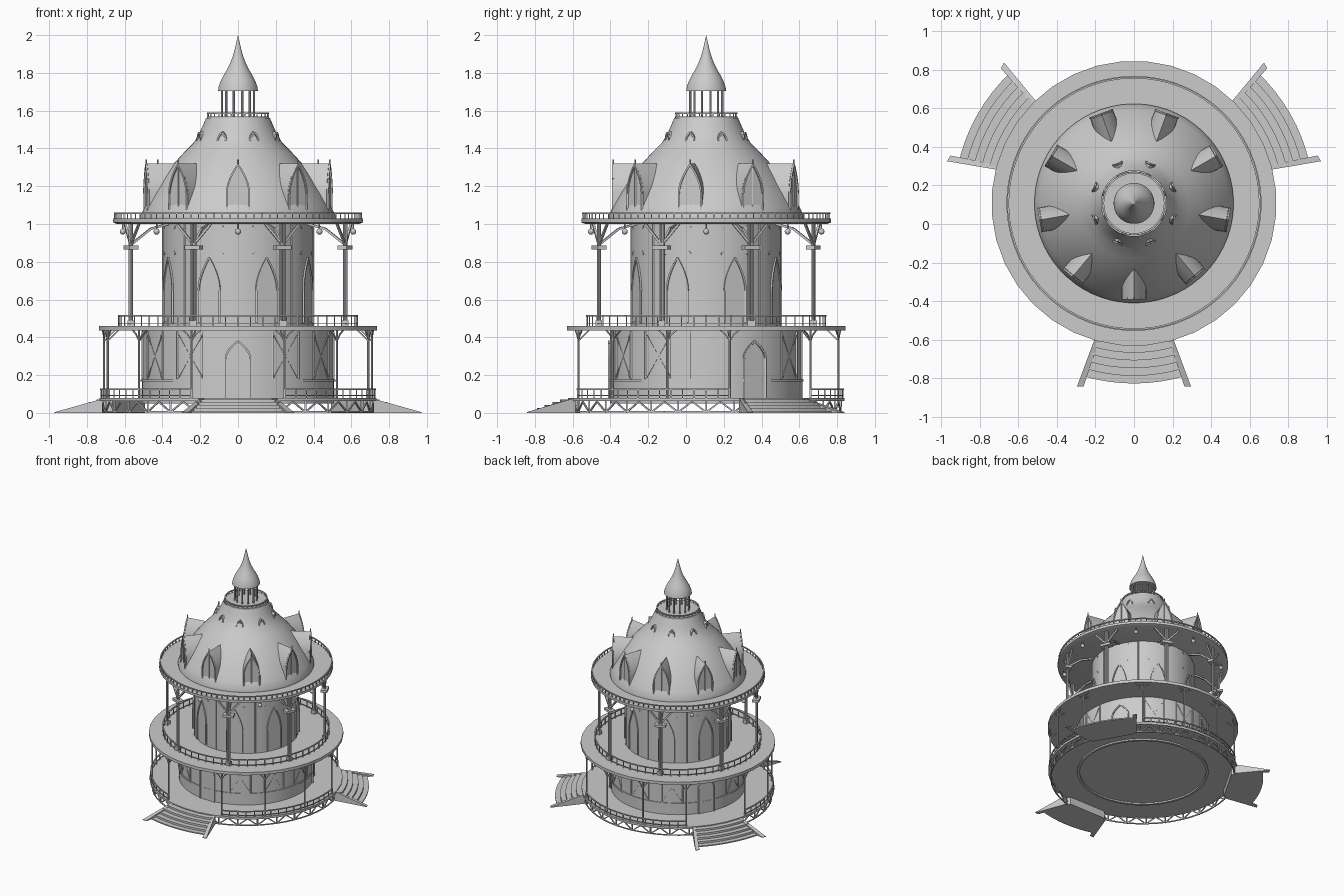
import bpy, bmesh, math
from mathutils import Vector, Matrix

if "Cube" in bpy.data.objects:
    bpy.data.objects.remove(bpy.data.objects["Cube"])

CY = 0.107                      # tower axis in y
THIRDS = (0, 120, 240)


def P(a, r, z):
    """Point at angle a (degrees from the front), radius r, height z."""
    t = math.radians(a)
    return Vector((r * math.sin(t), CY - r * math.cos(t), z))


def finish(name, bm, smooth=False):
    bmesh.ops.recalc_face_normals(bm, faces=bm.faces)
    me = bpy.data.meshes.new(name)
    bm.to_mesh(me)
    bm.free()
    ob = bpy.data.objects.new(name, me)
    bpy.context.collection.objects.link(ob)
    if smooth:
        bpy.ops.object.select_all(action='DESELECT')
        ob.select_set(True)
        bpy.context.view_layer.objects.active = ob
        bpy.ops.object.shade_smooth_by_angle(angle=math.radians(35))
    return ob


def lathe_into(bm, prof, n, closed=False):
    rings = []
    for r, z in prof:
        if r == 0:
            rings.append([bm.verts.new(P(0, 0, z))] * n)
        else:
            rings.append([bm.verts.new(P(360 * (i + .5) / n, r, z)) for i in range(n)])
    pairs = list(zip(rings, rings[1:])) + ([(rings[-1], rings[0])] if closed else [])
    for A, B in pairs:
        for i in range(n):
            j = (i + 1) % n
            bm.faces.new(list(dict.fromkeys((A[i], A[j], B[j], B[i]))))


def lathe(name, prof, n, closed=False, smooth=True):
    bm = bmesh.new()
    lathe_into(bm, prof, n, closed)
    return finish(name, bm, smooth)


def bar(bm, p, q, w, h=None):
    d = q - p
    m = Matrix.Translation((p + q) / 2) @ d.to_track_quat('Z', 'Y').to_matrix().to_4x4()
    bmesh.ops.create_cube(bm, size=1, matrix=m @ Matrix.Diagonal((w, h or w, d.length, 1)))


def rod(bm, p, q, r, n=8):
    d = q - p
    m = Matrix.Translation((p + q) / 2) @ d.to_track_quat('Z', 'Y').to_matrix().to_4x4()
    bmesh.ops.create_cone(bm, cap_ends=True, segments=n, radius1=r, radius2=r, depth=d.length, matrix=m)


def arch(w, h, k=0.5, n=6):
    """Pointed arch outline (side, height); k is where the curve starts."""
    right = [(w, 0)]
    for i in range(n + 1):
        t = i / n
        right.append((w * (1 - t ** 1.8), h * (k + (1 - k) * t)))
    return right + [(-x, z) for x, z in reversed(right[:-1])]


def prism(bm, outline, a, r0, r1, z0):
    """Extrude an outline radially from r0 to r1 at angle a."""
    t = math.radians(a)
    side = Vector((math.cos(t), math.sin(t), 0))
    A = [bm.verts.new(P(a, r0, z0 + z) + side * x) for x, z in outline]
    B = [bm.verts.new(P(a, r1, z0 + z) + side * x) for x, z in outline]
    n = len(A)
    bm.faces.new(A)
    bm.faces.new(B)
    for i in range(n):
        bm.faces.new((A[i], A[(i + 1) % n], B[(i + 1) % n], B[i]))


def frame(bm, outline, a, r, z0, w):
    t = math.radians(a)
    side = Vector((math.cos(t), math.sin(t), 0))
    pts = [P(a, r, z0 + z) + side * x for x, z in outline]
    for p, q in zip(pts, pts[1:]):
        bar(bm, p, q, w)


def railing(name, r, z0, z1, count, gap=0, low_rail=True):
    bm = bmesh.new()
    step = 360 / count
    ok = lambda a: min(abs((a - s + 180) % 360 - 180) for s in THIRDS) >= gap
    for i in range(count):
        a, b = i * step, (i + 1) * step
        if ok(a):
            bar(bm, P(a, r, z0), P(a, r, z1), .006)
            if ok(b):
                bar(bm, P(a, r, z1), P(b, r, z1), .009, .008)
                if low_rail:
                    bar(bm, P(a, r, z0 + .012), P(b, r, z0 + .012), .005)
    finish(name, bm)


# Base deck, lattice skirt and its railing
lathe('base_deck', [(0, .062), (.735, .062), (.735, .08), (0, .08)], 36)
lathe('base_foundation', [(.49, .064), (.49, .05), (.51, .05), (.51, .064)], 48)
bm = bmesh.new()
N = 60
for i in range(N):
    a, b = 360 * i / N, 360 * (i + 1) / N
    lo, hi = (.004, .06) if i % 2 else (.06, .004)
    bar(bm, P(a, .715, lo), P(b, .715, hi), .008)
    bar(bm, P(a, .715, .005), P(b, .715, .005), .008)
    if i % 2:
        bar(bm, P(a, .715, 0), P(a, .715, .062), .009)
finish('lattice_skirt', bm)
railing('base_railing', .725, .08, .125, 72, gap=16)

# Flared stairs: concentric treads between sloping side walls
bm = bmesh.new()
STEPS = 5
for s in THIRDS:
    for k in range(STEPS):
        r1 = .735 + .2 * (k + 1) / STEPS
        z = .078 * (1 - k / STEPS) - .006
        half = 15.0 + 2.0 * (k + 1) / STEPS
        top, bot = [P(s, .68, z)], [P(s, .68, 0)]
        for i in range(9):
            a = s - half + half * 2 * i / 8
            top.append(P(a, r1, z))
            bot.append(P(a, r1, 0))
        T = [bm.verts.new(p) for p in [P(s - 14.5, .69, z)] + top[1:] + [P(s + 14.5, .69, z)]]
        B = [bm.verts.new(p) for p in [P(s - 14.5, .69, 0)] + bot[1:] + [P(s + 14.5, .69, 0)]]
        bm.faces.new(T)
        bm.faces.new(B)
        for i in range(len(T)):
            j = (i + 1) % len(T)
            bm.faces.new((T[i], T[j], B[j], B[i]))
    for e in (-1, 1):
        pts = [(14.2, .72), (16.1, .72), (17.3, .995), (15.4, .985)]
        B = [bm.verts.new(P(s + e * a, r, 0)) for a, r in pts]
        T = [bm.verts.new(P(s + e * a, r, z)) for (a, r), z in zip(pts, (.08, .08, .004, .004))]
        bm.faces.new(B)
        bm.faces.new(T)
        for i in range(4):
            j = (i + 1) % 4
            bm.faces.new((B[i], B[j], T[j], T[i]))
finish('stairs', bm)

# Lower drum with belt, doors and braced window panels
lathe('lower_drum', [(.51, .07), (.51, .44)], 64)
lathe('lower_belt', [(.508, .165), (.516, .165), (.516, .178), (.508, .178)], 64, True)
bm = bmesh.new()
for s in THIRDS:
    prism(bm, arch(.06, .29, .7), s, .48, .513, .08)
    frame(bm, arch(.065, .3, .7), s, .514, .08, .01)
    for a in (s + 30, s + 60, s + 90):
        for e in (-1, 1):
            bar(bm, P(a - 8 * e, .512, .19), P(a + 8 * e, .512, .41), .008)
            bar(bm, P(a + 9 * e, .512, .18), P(a + 9 * e, .512, .43), .009)
finish('lower_wall_trim', bm)

# Slim veranda posts with brackets
bm = bmesh.new()
for s in THIRDS:
    for k in range(4):
        a = s + 20 + 80 * k / 3
        rod(bm, P(a, .72, .08), P(a, .72, .44), .006)
        for e in (-1, 1):
            bar(bm, P(a, .72, .38), P(a + e * 1.8, .72, .415), .006)
            bar(bm, P(a + e * 1.8, .72, .415), P(a + e * 4, .72, .438), .007)
        bar(bm, P(a, .72, .38), P(a, .66, .438), .006)
finish('veranda_posts', bm)

# Second deck and its railing
lathe('second_deck', [(0, .436), (.74, .436), (.74, .46), (0, .46)], 36)
railing('second_railing', .632, .46, .515, 60)

# Upper drum with arched windows and diagonal frieze
lathe('upper_drum', [(.397, .455), (.397, 1.01)], 64)
bm = bmesh.new()
for i in range(8):
    a = 22.5 + 45 * i
    prism(bm, arch(.055, .33, .5), a, .37, .399, .48)
    frame(bm, arch(.06, .345, .5), a, .4, .475, .009)
    for e in (-1, 1):
        bar(bm, P(a - 11 * e, .396, .84), P(a + 11 * e, .396, .99), .008)
    bar(bm, P(a + 22.5, .398, .46), P(a + 22.5, .398, 1), .008)
finish('upper_wall_trim', bm)

# Main columns with capitals, spreading brackets and hanging lamps
bm = bmesh.new()
for i in range(8):
    a = 22.5 + 45 * i
    for e in (-1, 1):
        rod(bm, P(a + .8 * e, .615, .46), P(a + .8 * e, .615, 1.0), .008)
        bar(bm, P(a, .615, .89), P(a + 9 * e, .615, 1.0), .012)
    bar(bm, P(a - 4, .615, .875), P(a + 4, .615, .875), .05, .02)
    bar(bm, P(a, .615, .46), P(a, .615, .49), .035)
    bar(bm, P(a, .615, .89), P(a, .5, .975), .012)
    bar(bm, P(a, .5, .975), P(a, .4, 1.0), .012)
finish('main_columns', bm)
bm = bmesh.new()
for i in range(8):
    a = 45 * i
    rod(bm, P(a, .61, .965), P(a, .61, 1.005), .004)
    bmesh.ops.create_uvsphere(bm, u_segments=12, v_segments=8, radius=.016,
                              matrix=Matrix.Translation(P(a, .61, .96)))
finish('hanging_lamps', bm, True)

# Roof terrace and railing
lathe('roof_terrace', [(0, 1.0), (.64, 1.0), (.662, 1.008), (.662, 1.028), (0, 1.028)], 64)
railing('terrace_railing', .653, 1.028, 1.056, 96, low_rail=False)

# Bell-shaped roof with top balcony
lathe('bell_roof', [(.517, 1.025), (.517, 1.045), (.49, 1.1), (.45, 1.17), (.4, 1.245), (.345, 1.315),
                    (.285, 1.38), (.235, 1.43), (.207, 1.475), (.187, 1.52), (.17, 1.56)], 64)
lathe('top_balcony', [(0, 1.555), (.165, 1.555), (.165, 1.57), (0, 1.57)], 48)
railing('top_railing', .16, 1.568, 1.586, 28, low_rail=False)

# Large and small dormers
for name, count, off, w, h, z0, face, back, k in (
        ('large_dormers', 9, 0, .064, .285, 1.035, .5, .25, .45),
        ('small_dormers', 8, 22.5, .027, .09, 1.4, .228, .14, .55)):
    bm = bmesh.new()
    for i in range(count):
        a = off + 360 * i / count
        prism(bm, arch(w, h, k), a, back, face - .012, z0)
        frame(bm, arch(w - .004, h - .005, k), a, face - .006, z0, .009)
        if count == 9:
            rod(bm, P(a, face - .008, z0 + h - .01), P(a, face - .008, z0 + h + .022), .004)
            bar(bm, P(a, face - .01, z0), P(a, face - .01, z0 + h - .02), .006)
    finish(name, bm, True)

# Lantern posts and onion spire
bm = bmesh.new()
for i in range(12):
    rod(bm, P(15 + 30 * i, .088, 1.56), P(15 + 30 * i, .088, 1.71), .006)
finish('lantern_posts', bm)
lathe('onion_spire', [(0, 1.705), (.106, 1.705), (.103, 1.725), (.093, 1.755), (.078, 1.785), (.06, 1.815),
                      (.042, 1.85), (.027, 1.89), (.016, 1.93), (.007, 1.97), (0, 2.0)], 40)
